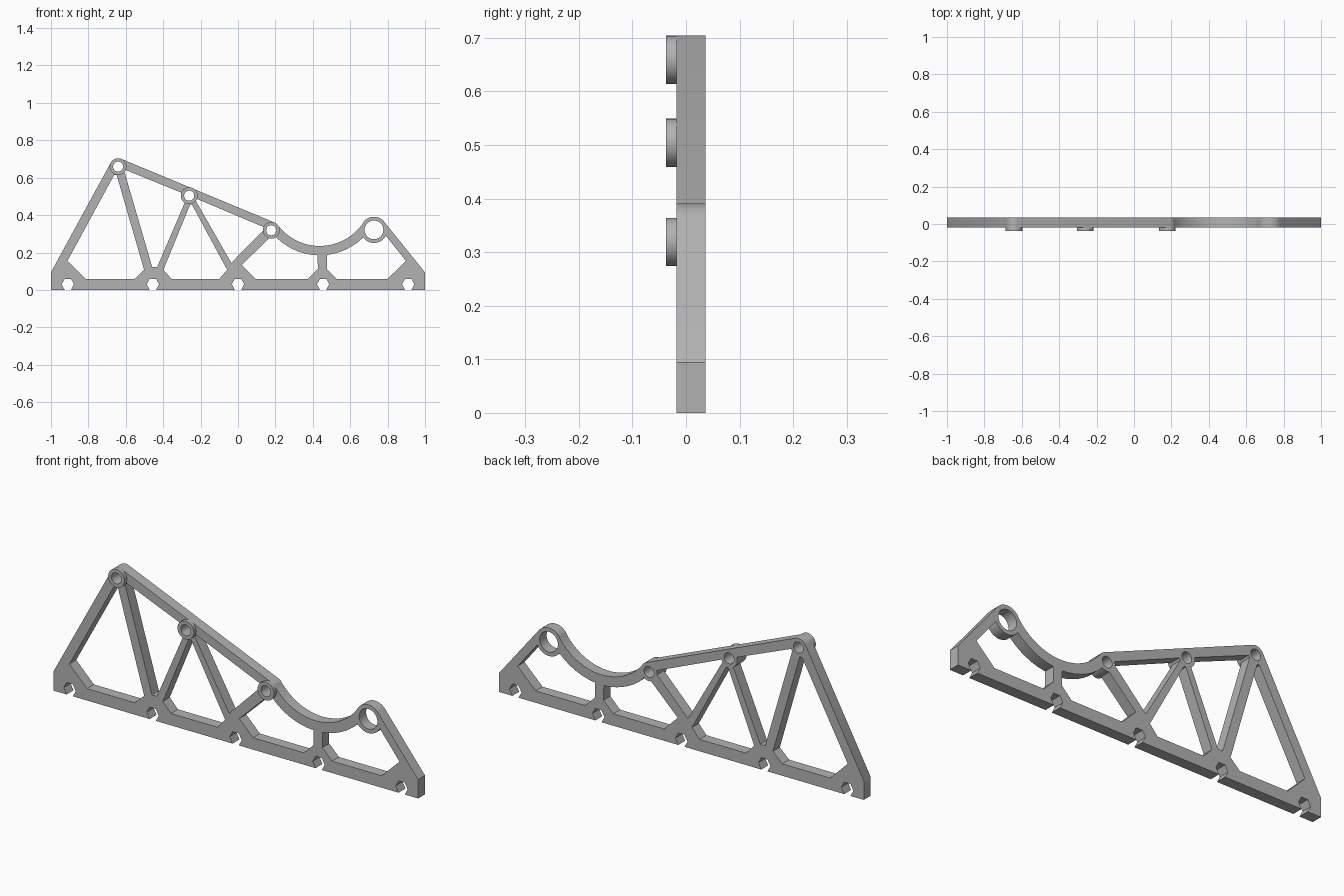
import bpy
import bmesh
from math import sin, cos, radians, pi

if "Cube" in bpy.data.objects:
    bpy.data.objects.remove(bpy.data.objects["Cube"])

grey = bpy.data.materials.new("plain_grey")
grey.use_nodes = True
grey.diffuse_color = (0.45, 0.45, 0.45, 1)
grey.node_tree.nodes["Principled BSDF"].inputs["Base Color"].default_value = (0.45, 0.45, 0.45, 1)

# Joint centres (x, z) and radii
PEAK, MIDDLE, LOW = (-0.641, 0.659), (-0.261, 0.504), (0.178, 0.319)
EYE, SADDLE = (0.727, 0.321), (0.437, 0.516)
BOSS_R, PIN_R, EYE_R, EYE_HOLE_R = 0.045, 0.027, 0.07, 0.05
SADDLE_TOP, SADDLE_UNDER = 0.281, 0.331
FRONT, BACK, BOSS_FRONT = -0.018, 0.036, -0.037
RAIL = 0.059


def arc(centre, r, start, end):
    """Points along an arc, angles in degrees."""
    n = max(2, round(abs(end - start) / 6))
    steps = [radians(start + (end - start) * i / n) for i in range(n + 1)]
    return [(centre[0] + r * cos(a), centre[1] + r * sin(a)) for a in steps]


def circle(centre, r, n=40):
    return [(centre[0] + r * cos(2 * pi * i / n), centre[1] + r * sin(2 * pi * i / n)) for i in range(n)]


def extrude_outline(name, loops, y0, y1):
    """Solid between y0 and y1; the first loop is the outline, the rest are holes."""
    curve = bpy.data.curves.new(name, "CURVE")
    curve.dimensions = "2D"
    curve.fill_mode = "BOTH"
    curve.extrude = (y1 - y0) / 2
    for loop in loops:
        spline = curve.splines.new("POLY")
        spline.points.add(len(loop) - 1)
        for point, (x, z) in zip(spline.points, loop):
            point.co = (x, z, 0, 1)
        spline.use_cyclic_u = True
    obj = bpy.data.objects.new(name, curve)
    bpy.context.collection.objects.link(obj)
    obj.rotation_euler.x = pi / 2
    obj.location.y = (y0 + y1) / 2
    bpy.ops.object.select_all(action="DESELECT")
    obj.select_set(True)
    bpy.context.view_layer.objects.active = obj
    bpy.ops.object.convert(target="MESH")
    obj = bpy.context.object
    bm = bmesh.new()
    bm.from_mesh(obj.data)
    bmesh.ops.remove_doubles(bm, verts=bm.verts, dist=0.00001)
    bmesh.ops.recalc_face_normals(bm, faces=bm.faces)
    bm.to_mesh(obj.data)
    bm.free()
    obj.data.materials.clear()
    obj.data.materials.append(grey)
    bpy.ops.object.shade_smooth_by_angle(angle=radians(30))
    return obj


# Outer outline: notched base, end walls, eye, saddle and top chord
outline = [(-1, 0)]
for i in range(-2, 3):
    x = i * 0.455
    outline += [(x - 0.017, 0), (x - 0.033, 0.03), (x - 0.017, RAIL),
                (x + 0.017, RAIL), (x + 0.033, 0.03), (x + 0.017, 0)]
outline += [(1, 0), (1, 0.094)]
outline += arc(EYE, EYE_R, 38.7, 145)
outline += arc(SADDLE, SADDLE_TOP, 325, 218)
outline += arc(LOW, BOSS_R, 39, 67.5)
outline += arc(PEAK, BOSS_R, 67.5, 151.6)
outline += [(-1, 0.094)]

# Window openings between the struts
windows = [
    [(-0.912, 0.155), (-0.815, RAIL), (-0.553, RAIL), (-0.502, 0.107),
     (-0.649, 0.615), (-0.662, 0.615)],
    [(-0.459, 0.123), (-0.432, 0.123)] + arc(MIDDLE, BOSS_R, 238, 159)
    + [(-0.6, 0.641), (-0.607, 0.631)],
    [(-0.399, 0.107), (-0.355, RAIL), (-0.1, RAIL), (-0.058, 0.107),
     (-0.246, 0.456), (-0.256, 0.456)],
    [(-0.036, 0.145)] + arc(LOW, BOSS_R, 183, 157) + arc(MIDDLE, BOSS_R, -23, -38),
    [(0.02, 0.134), (0.095, RAIL), (0.374, RAIL), (0.427, 0.112)]
    + arc(SADDLE, SADDLE_UNDER, 268, 226) + arc(LOW, BOSS_R, -50, -105),
    [(0.475, 0.112), (0.528, RAIL), (0.799, RAIL), (0.898, 0.155)]
    + arc(EYE, EYE_R, -26, -144) + arc(SADDLE, SADDLE_UNDER, 314, 276.6),
]

bosses = {"peak_boss": PEAK, "middle_boss": MIDDLE, "low_boss": LOW}
holes = [circle(c, PIN_R) for c in bosses.values()] + [circle(EYE, EYE_HOLE_R)]
extrude_outline("truss_plate", [outline] + windows + holes, FRONT, BACK)

# Raised rings around the pin holes on the front
for name, centre in bosses.items():
    extrude_outline(name, [circle(centre, BOSS_R), circle(centre, PIN_R)], BOSS_FRONT, FRONT)
